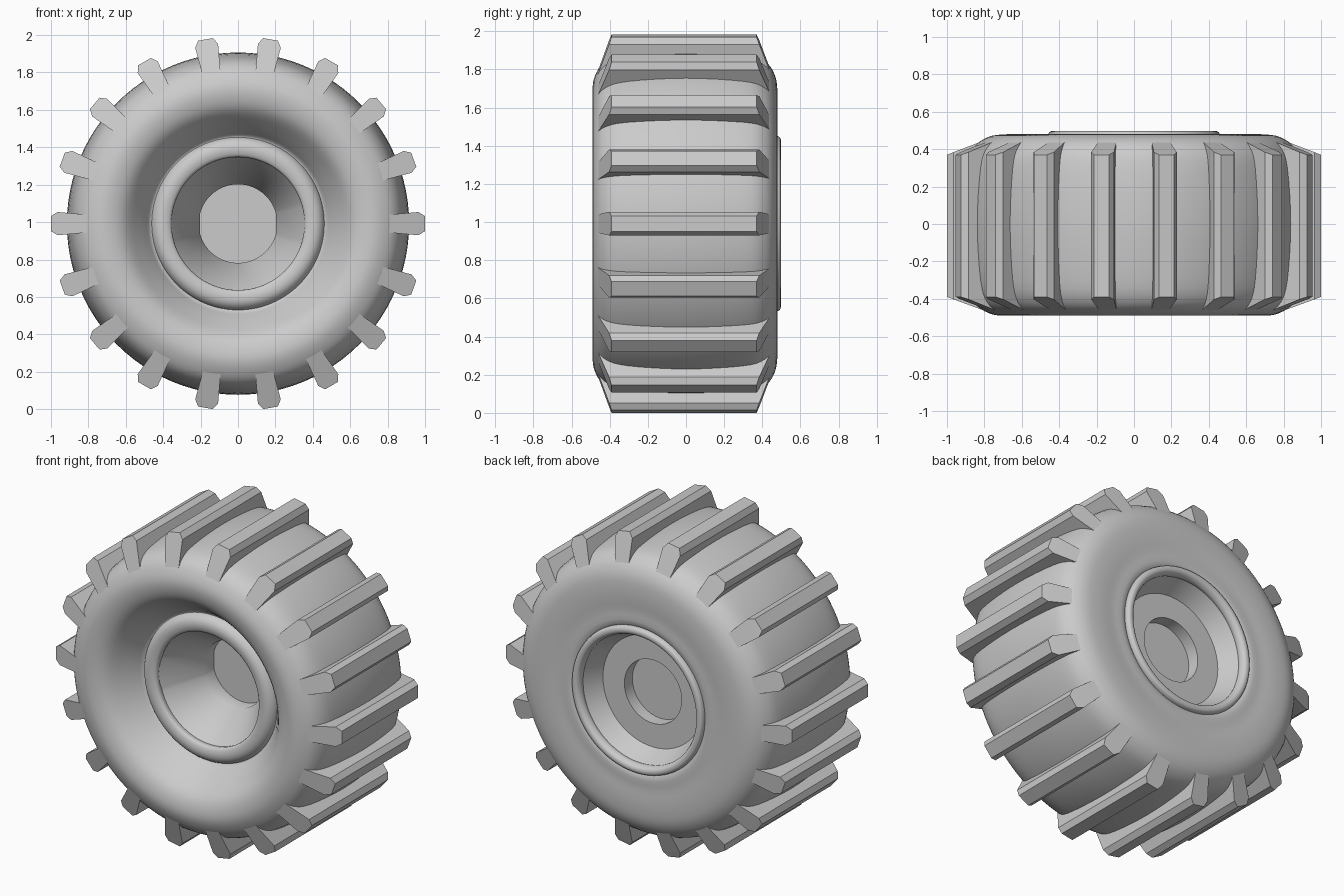
import bpy, bmesh
from math import sin, cos, pi, radians
from mathutils import Matrix

cube = bpy.data.objects.get("Cube")
if cube:
    bpy.data.objects.remove(cube, do_unlink=True)

CENTRE = Matrix.Translation((0, 0, 0.992))

grey = bpy.data.materials.new("plain_grey")
grey.use_nodes = True
colour = (0.6, 0.6, 0.6, 1)
grey.diffuse_color = colour
grey.node_tree.nodes["Principled BSDF"].inputs["Base Color"].default_value = colour


def finish(name, bm, smooth=None):
    bmesh.ops.recalc_face_normals(bm, faces=bm.faces)
    mesh = bpy.data.meshes.new(name)
    bm.to_mesh(mesh)
    bm.free()
    mesh.materials.append(grey)
    obj = bpy.data.objects.new(name, mesh)
    bpy.context.collection.objects.link(obj)
    obj.matrix_world = CENTRE
    if smooth:
        bpy.ops.object.select_all(action="DESELECT")
        obj.select_set(True)
        bpy.context.view_layer.objects.active = obj
        bpy.ops.object.shade_smooth_by_angle(angle=radians(smooth))
    return obj


def rounded(points, steps=6):
    """Closed smooth curve through the (radius, y) points."""
    out, n = [], len(points)
    for i in range(n):
        a, b, c, d = (points[(i + k) % n] for k in (-1, 0, 1, 2))
        for s in range(steps):
            t = s / steps
            out.append(tuple(
                0.5 * (2 * q + (r - p) * t + (2 * p - 5 * q + 4 * r - w) * t ** 2
                       + (3 * q - p - 3 * r + w) * t ** 3)
                for p, q, r, w in zip(a, b, c, d)))
    return out


def revolve(name, profile, angles, closed, smooth=35):
    """Turn a (radius, y) profile around the axle; radius 0 makes a cap."""
    bm = bmesh.new()
    rings = []
    for r, y in profile:
        if r == 0:
            rings.append([bm.verts.new((0, y, 0))] * len(angles))
        else:
            rings.append([bm.verts.new((r * cos(a), y, r * sin(a))) for a in angles])
    pairs = list(zip(rings, rings[1:] + rings[:1]))
    for low, high in pairs if closed else pairs[:-1]:
        for i in range(len(angles)):
            j = (i + 1) % len(angles)
            corners = [low[i], low[j], high[j], high[i]]
            bm.faces.new(list(dict.fromkeys(corners)))
    return finish(name, bm, smooth)


ROUND = [2 * pi * i / 96 for i in range(96)]
# The dish wall is flattened at its two sides
FLATTED = [a for a in ROUND if abs(sin(a)) > 0.24]

# Tyre carcass: deep dish at the front, shallow one at the back
tyre = [(0.44, -0.22), (0.47, -0.27), (0.53, -0.36), (0.61, -0.455), (0.70, -0.488),
        (0.78, -0.475), (0.855, -0.42), (0.895, -0.3), (0.915, 0), (0.895, 0.3),
        (0.855, 0.41), (0.78, 0.465), (0.68, 0.48), (0.56, 0.475), (0.45, 0.46),
        (0.44, 0.3)]
revolve("tyre", rounded(tyre, 4), ROUND, True, 60)

# Rim rings
front_lip = [(0.355, -0.29), (0.385, -0.315), (0.43, -0.31), (0.46, -0.275),
             (0.455, -0.22), (0.39, -0.2)]
revolve("front_rim", rounded(front_lip, 4), ROUND, True, 60)
back_lip = [(0.405, 0.455), (0.415, 0.488), (0.437, 0.497), (0.457, 0.485),
            (0.46, 0.44), (0.43, 0.41)]
revolve("back_rim", rounded(back_lip, 4), ROUND, True, 60)

# Hub dishes, each with a recessed round socket
revolve("front_dish", [(0.372, -0.29), (0.21, -0.04), (0.21, 0.05), (0, 0.05)],
        FLATTED, False)
revolve("back_dish", [(0.415, 0.46), (0.35, 0.33), (0.2, 0.33), (0.2, 0.25), (0, 0.25)],
        ROUND, False)

# Tread bars: tapered at the ends and chamfered on top
bm = bmesh.new()
BAR = [(0.74, 0.042, -0.485, 0.47), (0.965, 0.062, -0.403, 0.384), (1.0, 0.04, -0.39, 0.37)]
for k in range(18):
    turn = Matrix.Rotation(radians(20 * k), 4, "Y")
    levels = []
    for r, half, front, back in BAR:
        corners = [(r, front, -half), (r, front, half), (r, back, half), (r, back, -half)]
        levels.append([bm.verts.new(turn @ Matrix.Translation(c).translation) for c in corners])
    bm.faces.new(levels[0])
    bm.faces.new(levels[-1])
    for low, high in zip(levels, levels[1:]):
        for i in range(4):
            j = (i + 1) % 4
            bm.faces.new((low[i], low[j], high[j], high[i]))
finish("tread_bars", bm)
